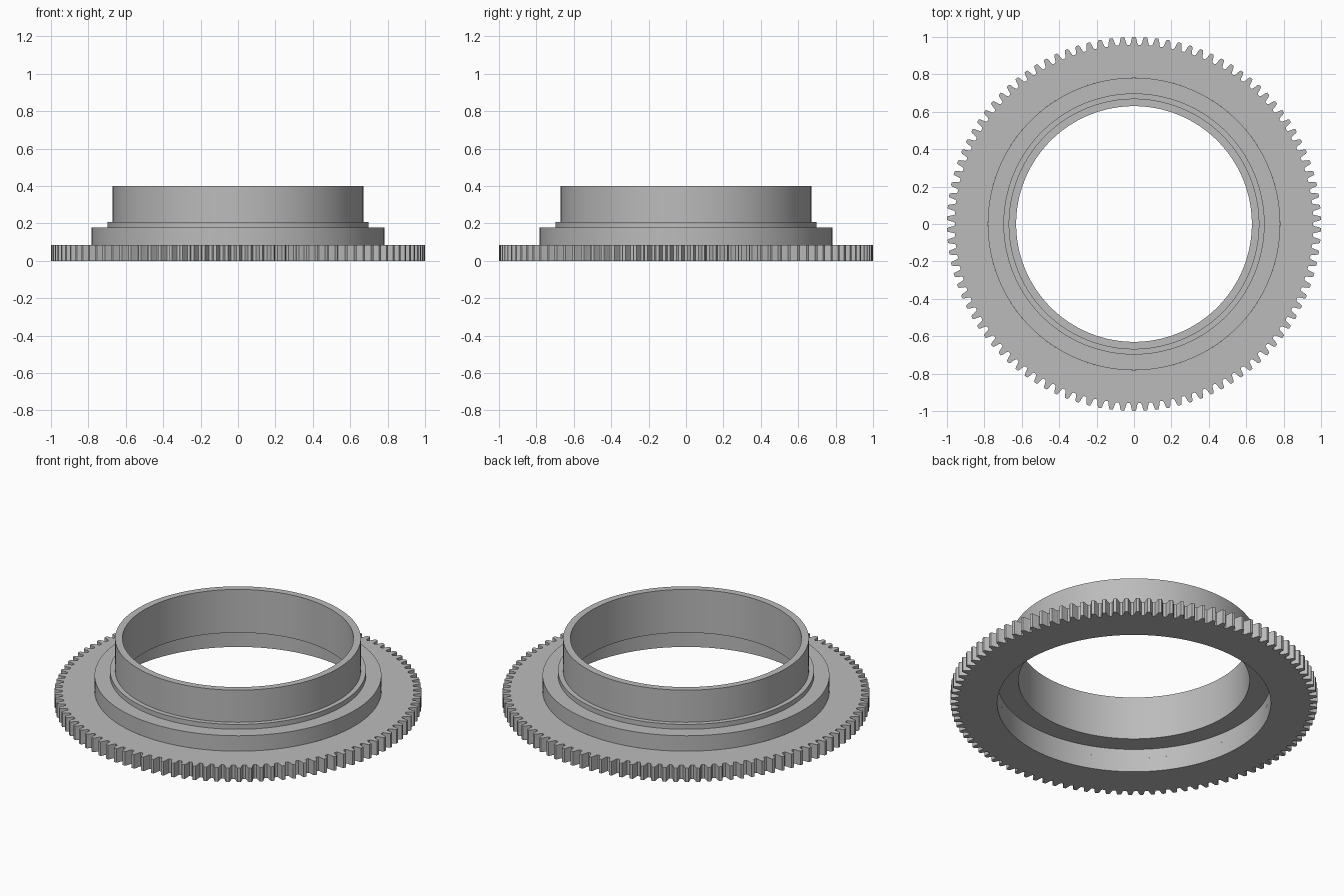
import bpy
import bmesh
import math

cube = bpy.data.objects.get("Cube")
if cube:
    bpy.data.objects.remove(cube, do_unlink=True)

TEETH = 102
ROOT, TIP = 0.958, 1.0
GEAR_TOP = 0.085
BORE, RECESS, FLANGE = 0.63, 0.746, 0.782

grey = bpy.data.materials.new("plain grey")
grey.use_nodes = True
colour = (0.5, 0.5, 0.5, 1)
grey.diffuse_color = colour
grey.node_tree.nodes["Principled BSDF"].inputs["Base Color"].default_value = colour

# One tooth: (fraction of the pitch from the tooth centre, radius)
half_tooth = [(0.13, TIP), (0.2, TIP - 0.008), (0.31, ROOT + 0.006), (0.38, ROOT)]
tooth = [(-f, r) for f, r in reversed(half_tooth)] + half_tooth
pitch = math.tau / TEETH
toothed = [(math.pi / 2 + (i + f) * pitch, r) for i in range(TEETH) for f, r in tooth]


def circle(radius, steps=192):
    return [(math.tau * i / steps, radius) for i in range(steps)]


def on_teeth(radius):
    return [(a, radius) for a, _ in toothed]


def loft(name, rings):
    """Join (outline, height) rings into a strip of quads."""
    bm = bmesh.new()
    loops = [[bm.verts.new((r * math.cos(a), r * math.sin(a), z)) for a, r in outline]
             for outline, z in rings]
    for low, high in zip(loops, loops[1:]):
        n = len(low)
        for i in range(n):
            j = (i + 1) % n
            bm.faces.new((low[i], low[j], high[j], high[i]))
    mesh = bpy.data.meshes.new(name)
    bm.to_mesh(mesh)
    bm.free()
    mesh.materials.append(grey)
    obj = bpy.data.objects.new(name, mesh)
    bpy.context.collection.objects.link(obj)
    bpy.ops.object.select_all(action="DESELECT")
    obj.select_set(True)
    bpy.context.view_layer.objects.active = obj
    bpy.ops.object.shade_smooth_by_angle(angle=math.radians(25))
    return obj


# Toothed ring, open where the collar rises from it
loft("gear_ring", [
    (on_teeth(RECESS), GEAR_TOP),
    (on_teeth(RECESS), 0),
    (toothed, 0),
    (toothed, GEAR_TOP),
    (on_teeth(FLANGE), GEAR_TOP),
])

# Stepped collar with a thin tube on top and a wider recess underneath
collar_profile = [
    (FLANGE, GEAR_TOP), (FLANGE, 0.178),
    (0.698, 0.178), (0.698, 0.207),
    (0.67, 0.207), (0.67, 0.4),
    (BORE, 0.4), (BORE, 0.14),
    (RECESS, 0.14), (RECESS, GEAR_TOP),
]
loft("stepped_collar", [(circle(r), z) for r, z in collar_profile])
